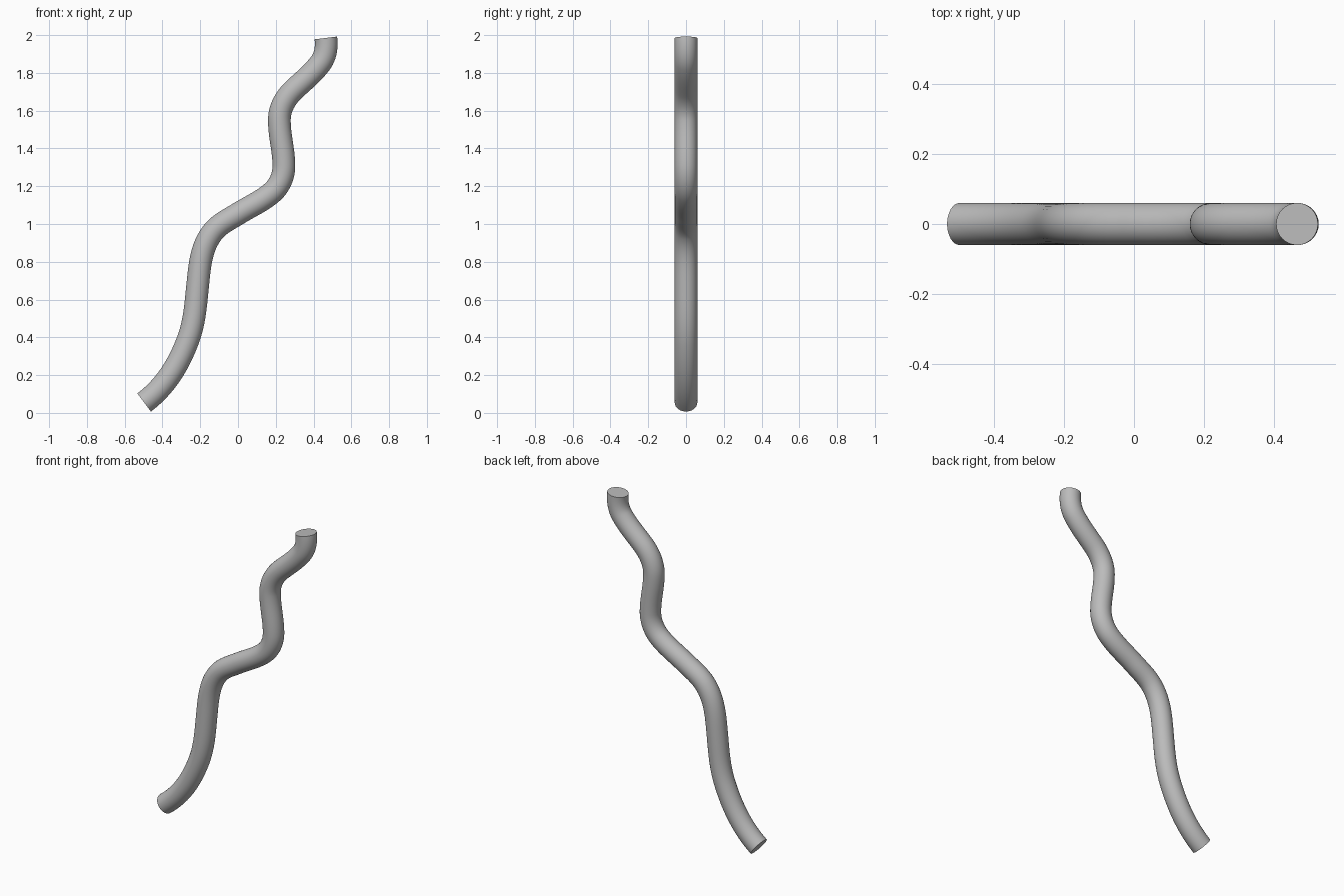
import bpy
import math
from mathutils import Vector

cube = bpy.data.objects.get("Cube")
if cube:
    bpy.data.objects.remove(cube, do_unlink=True)

TUBE_RADIUS = 0.06

# Centreline: x, z and the heading in degrees above +x
PATH = [
    (-0.497, 0.055, 37),
    (-0.267, 0.380, 69),
    (-0.213, 0.680, 84),
    (-0.135, 0.955, 52),
    (0.000, 1.054, 32),
    (0.177, 1.164, 40),
    (0.243, 1.312, 91),
    (0.219, 1.550, 90),
    (0.298, 1.713, 43),
    (0.436, 1.851, 53),
    (0.465, 1.985, 97),
]

# Matt grey material
grey = bpy.data.materials.new("grey")
grey.use_nodes = True
colour = (0.5, 0.5, 0.5, 1)
grey.diffuse_color = colour
grey.node_tree.nodes["Principled BSDF"].inputs["Base Color"].default_value = colour

# Round tube swept along the wavy centreline
curve = bpy.data.curves.new("wavy_tube", "CURVE")
curve.dimensions = "3D"
curve.resolution_u = 12
curve.bevel_depth = TUBE_RADIUS
curve.bevel_resolution = 14
curve.use_fill_caps = True
spline = curve.splines.new("BEZIER")
spline.bezier_points.add(len(PATH) - 1)

places = [Vector((x, 0, z)) for x, z, _ in PATH]
for i, point in enumerate(spline.bezier_points):
    angle = math.radians(PATH[i][2])
    heading = Vector((math.cos(angle), 0, math.sin(angle)))
    before = (places[i] - places[max(i - 1, 0)]).length or 0.2
    after = (places[min(i + 1, len(PATH) - 1)] - places[i]).length or 0.2
    point.handle_left_type = point.handle_right_type = "FREE"
    point.co = places[i]
    point.handle_left = places[i] - heading * before * 0.35
    point.handle_right = places[i] + heading * after * 0.35

tube = bpy.data.objects.new("wavy_tube", curve)
bpy.context.collection.objects.link(tube)
curve.materials.append(grey)

# Turn into a mesh with smooth sides and crisp flat ends
bpy.ops.object.select_all(action="DESELECT")
tube.select_set(True)
bpy.context.view_layer.objects.active = tube
bpy.ops.object.convert(target="MESH")
bpy.ops.object.shade_smooth_by_angle(angle=math.radians(40))
